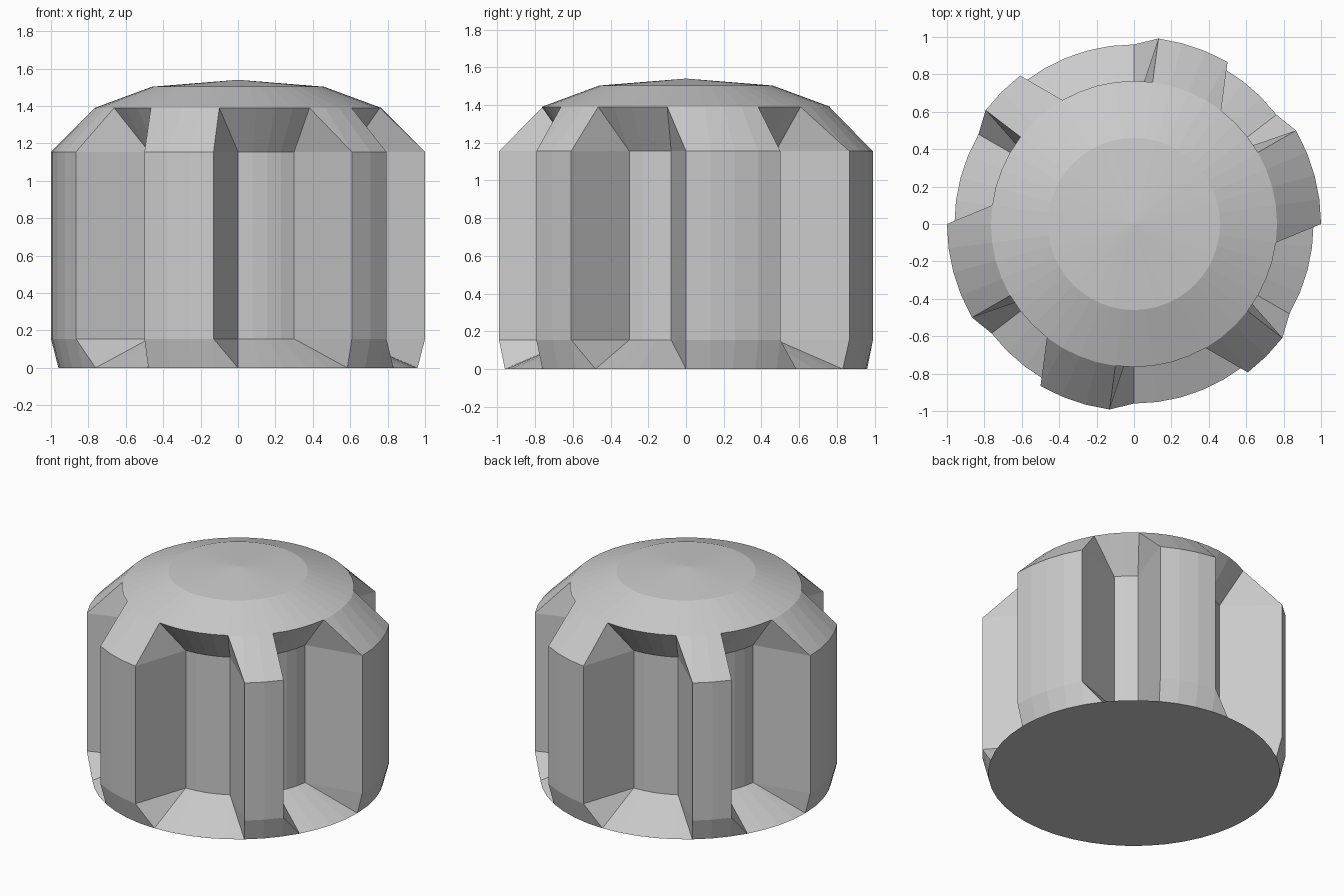
import bpy
import bmesh
from math import cos, sin, tau

SEGMENTS = 48
GROOVE_RADIUS = 0.6
# Outer silhouette as (radius, height), from the base rim to the dome shoulder
PROFILE = [(0.96, 0.0), (1.0, 0.155), (1.0, 1.155), (0.765, 1.39), (0.46, 1.503)]
APEX_HEIGHT = 1.54
# Grooves of one half as (first, last) ridge edge, in segments from +x
GROOVES = [(4, 8), (11, 17), (19, 24)]

cube = bpy.data.objects.get("Cube")
if cube:
    bpy.data.objects.remove(cube, do_unlink=True)


def make_material(name, colour):
    mat = bpy.data.materials.new(name)
    mat.use_nodes = True
    mat.diffuse_color = colour
    mat.node_tree.nodes["Principled BSDF"].inputs["Base Color"].default_value = colour
    return mat


# Segments that are sunk into a groove, repeated on the opposite half
half = SEGMENTS // 2
sunk = {(k + turn) % SEGMENTS
        for first, last in GROOVES
        for k in range(first + 1, last)
        for turn in (0, half)}

# Turned body: only the two side rings are pushed in at the grooves
bm = bmesh.new()
rings = []
for level, (radius, z) in enumerate(PROFILE):
    ring = []
    for k in range(SEGMENTS):
        r = GROOVE_RADIUS if level in (1, 2) and k in sunk else radius
        angle = tau * k / SEGMENTS
        ring.append(bm.verts.new((r * cos(angle), r * sin(angle), z)))
    rings.append(ring)

for level, (low, high) in enumerate(zip(rings, rings[1:])):
    for k in range(SEGMENTS):
        n = (k + 1) % SEGMENTS
        # The chamfers twist at groove ends, so they are split there
        if level in (0, 2) and (k in sunk) != (n in sunk):
            bm.faces.new((low[k], low[n], high[k]))
            bm.faces.new((low[n], high[n], high[k]))
        else:
            bm.faces.new((low[k], low[n], high[n], high[k]))

# Dome cap and flat underside
apex = bm.verts.new((0, 0, APEX_HEIGHT))
for k in range(SEGMENTS):
    bm.faces.new((rings[-1][k], rings[-1][(k + 1) % SEGMENTS], apex))
bm.faces.new(rings[0][::-1])

mesh = bpy.data.meshes.new("grooved_knob")
bm.to_mesh(mesh)
bm.free()
mesh.materials.append(make_material("light grey", (0.6, 0.6, 0.6, 1)))
knob = bpy.data.objects.new("grooved_knob", mesh)
bpy.context.collection.objects.link(knob)
